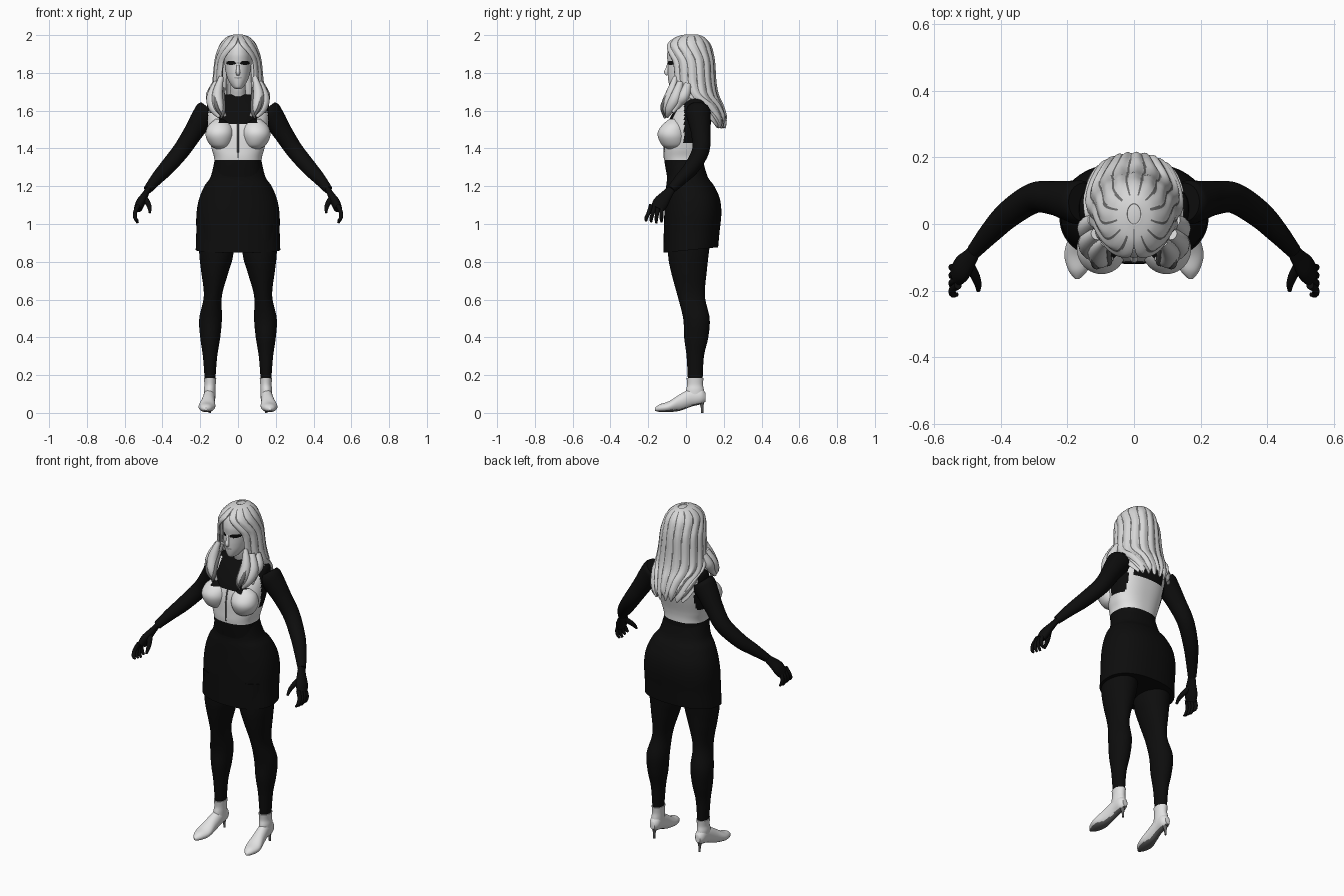
import bpy
import bmesh
from math import sin, cos, pi, radians, copysign
from mathutils import Vector

if "Cube" in bpy.data.objects:
    bpy.data.objects.remove(bpy.data.objects["Cube"])


def material(name, value):
    mat = bpy.data.materials.new(name)
    mat.use_nodes = True
    colour = (value, value, value, 1)
    mat.diffuse_color = colour
    mat.node_tree.nodes["Principled BSDF"].inputs["Base Color"].default_value = colour
    return mat


BLACK = material("black fabric", .004)
WHITE = material("white fabric", .76)
SKIN = material("pale skin", .72)
HAIR = material("pale hair", .68)
STREAK = material("grey streak", .16)
LIP = material("soft grey lip", .42)
SOLE = material("dark sole", .12)


def smooth(points, steps):
    """Spline through tuples of equal length."""
    pts = [points[0], *points, points[-1]]
    out = []
    for a, b, c, d in zip(pts, pts[1:], pts[2:], pts[3:]):
        for k in range(steps):
            t = k / steps
            out.append([q + t / 2 * (r - p + t * (2 * p - 5 * q + 4 * r - s + t * (3 * (q - r) + s - p)))
                        for p, q, r, s in zip(a, b, c, d)])
    return out + [list(points[-1])]


def skin_rings(name, rings, mats, rule=None, mirror=False, closed=True):
    """Join rings of points into a smooth surface; rule picks a material per face."""
    bm = bmesh.new()
    rows = [[bm.verts.new(p) for p in ring] for ring in rings]
    n = len(rows[0])
    for low, high in zip(rows, rows[1:]):
        for i in range(n if closed else n - 1):
            j = (i + 1) % n
            bm.faces.new((low[i], low[j], high[j], high[i]))
    if closed:
        bm.faces.new(rows[0])
        bm.faces.new(rows[-1])
    bmesh.ops.recalc_face_normals(bm, faces=bm.faces[:])
    if rule:
        bm.normal_update()
        for f in bm.faces:
            f.material_index = rule(f.calc_center_median(), f.normal)
    mesh = bpy.data.meshes.new(name)
    bm.to_mesh(mesh)
    bm.free()
    for mat in mats:
        mesh.materials.append(mat)
    mesh.shade_smooth()
    mesh.set_sharp_from_angle(angle=radians(50))
    ob = bpy.data.objects.new(name, mesh)
    bpy.context.collection.objects.link(ob)
    if mirror:
        ob.modifiers.new("Mirror", 'MIRROR').use_mirror_merge = False
    return ob


def loft(name, sections, mats, rule=None, mirror=False, along_y=False,
         square=2.0, sides=40, steps=8, slant=None):
    """Sections: position, low edge, high edge, half width, optional centre x."""
    rings = []
    for pos, low, high, half, *cx in smooth(sections, steps):
        ring = []
        for i in range(sides):
            c, s = cos(2 * pi * i / sides), sin(2 * pi * i / sides)
            c, s = (copysign(abs(v) ** (2 / square), v) for v in (c, s))
            x = half * c + (cx[0] if cx else 0)
            v = (low + high) / 2 + (high - low) / 2 * s
            z = pos + (slant(pos, v) if slant else 0)
            ring.append((x, pos, v) if along_y else (x, v, z))
        rings.append(ring)
    return skin_rings(name, rings, mats, rule, mirror)


def tube(name, path, mat, mirror=True, flat=1.0, sides=16, steps=6):
    """Path: x, y, z, radius."""
    pts = smooth(path, steps)
    centres = [Vector(p[:3]) for p in pts]
    rings = []
    for i, c in enumerate(centres):
        along = (centres[min(i + 1, len(pts) - 1)] - centres[max(i - 1, 0)]).normalized()
        side = along.cross(Vector((0, 1, 0))).normalized()
        up = side.cross(along)
        angles = [2 * pi * k / sides for k in range(sides)]
        rings.append([c + pts[i][3] * (side * cos(a) * flat + up * sin(a)) for a in angles])
    return skin_rings(name, rings, [mat], mirror=mirror)


# Torso: black bodysuit with a white sleeveless top marked out on it
def top_rule(c, n):
    side, back = abs(c.x), c.y > .05
    armhole = side > .12 and -.01 < c.y < .1 and c.z > 1.43
    neckline = side < .1 and c.z > (1.52 if back else 1.53)
    return 0 if c.z < 1.338 or armhole or neckline or c.z > 1.665 else 1


loft("torso", [(1.25, -.1, .1, .13), (1.34, -.115, .095, .125), (1.4, -.115, .1, .14),
               (1.48, -.11, .12, .157), (1.55, -.09, .135, .163), (1.62, -.05, .14, .165),
               (1.66, -.02, .12, .15), (1.685, .0, .09, .07)],
     [BLACK, WHITE], top_rule, square=2.4, sides=96, steps=14)
loft("bust", [(1.395, -.09, -.05, .02, .09), (1.415, -.125, -.01, .052, .093),
              (1.455, -.147, .0, .071, .097), (1.49, -.148, .0, .073, .097),
              (1.525, -.125, -.01, .06, .095), (1.555, -.09, -.03, .025, .095)],
     [BLACK, WHITE], lambda c, n: 0 if c.z > 1.535 and c.x < .1 else 1, mirror=True)
tube("front_fastening", [(0, -.115, 1.35, .004), (0, -.116, 1.41, .004), (0, -.112, 1.48, .004),
                         (0, -.1, 1.53, .004)], STREAK, mirror=False, sides=8)

# Skirt with a hem that rises toward the back
loft("skirt", [(1.335, -.105, .09, .124), (1.25, -.1, .115, .145), (1.2, -.105, .15, .178),
               (1.13, -.11, .18, .207), (1.05, -.115, .187, .22), (.95, -.118, .178, .221),
               (.86, -.12, .17, .224)], [BLACK], square=2.3, sides=64,
     slant=lambda z, y: .1 * y * max(0, 1.1 - z) / .24)

# Legs
loft("leg", [(1, -.1, .14, .095, .115), (.84, -.095, .12, .09, .115), (.75, -.08, .11, .073, .122),
             (.62, -.045, .1, .048, .133), (.5, -.015, .125, .06, .145), (.4, -.01, .118, .053, .147),
             (.3, .003, .095, .038, .148), (.175, .01, .088, .028, .148)], [BLACK], mirror=True)

# Pointed ankle boots with slim heels
loft("boot_foot", [(-.165, .012, .026, .006, .17), (-.14, .005, .045, .028, .168),
                   (-.09, .004, .062, .044, .165), (-.03, .012, .1, .036, .158),
                   (.03, .034, .13, .031, .152), (.08, .046, .13, .03, .15),
                   (.104, .06, .105, .016, .15)], [WHITE, SOLE],
     lambda c, n: 1 if n.z < -.7 and c.z < .06 else 0, mirror=True, along_y=True)
loft("boot_shaft", [(.08, -.005, .1, .03, .15), (.12, .0, .095, .031, .15),
                    (.15, .006, .09, .03, .148), (.185, .003, .093, .033, .148)],
     [WHITE], mirror=True)
tube("boot_heel", [(.15, .08, .07, .02), (.15, .085, .035, .008), (.15, .086, 0, .006)], SOLE)

# Arms, hands and fingers
tube("arm", [(.15, .065, 1.61, .058), (.165, .065, 1.59, .066), (.195, .07, 1.55, .06),
             (.24, .078, 1.48, .051), (.3, .078, 1.39, .046), (.375, .03, 1.3, .041),
             (.43, -.025, 1.24, .033), (.478, -.08, 1.182, .023)], BLACK, sides=28)
tube("palm", [(.472, -.073, 1.19, .022), (.492, -.102, 1.155, .03), (.515, -.132, 1.115, .041),
              (.53, -.152, 1.08, .036)], BLACK, flat=.6)
for number in range(4):
    y = -.13 - .018 * number
    reach = -.009 * number
    tip = 1.005 + .006 * abs(number - 1)
    tube("finger_%d" % (number + 1),
         [(.528, y, 1.1, .012), (.545, y + reach / 2, 1.06, .011),
          (.543, y + reach, 1.03, .01), (.53, y + reach, tip, .006)], BLACK, sides=10)
tube("thumb", [(.497, -.12, 1.14, .017), (.477, -.155, 1.11, .014), (.468, -.18, 1.085, .011),
               (.467, -.2, 1.06, .006)], BLACK, sides=10)

# Neck and head with painted eyes and lips
tube("neck", [(0, .05, 1.63, .06), (0, .035, 1.68, .045), (0, .015, 1.73, .04),
              (0, .01, 1.8, .04)], SKIN, mirror=False, sides=28)


def face_rule(c, n):
    def inside(x, z, wide, tall):
        return ((abs(c.x) - x) / wide) ** 2 + ((c.z - z) / tall) ** 2 < 1
    if c.y > -.03:
        return 0
    if inside(.037, 1.852, .026, .011):
        return 1
    return 2 if inside(0, 1.774, .022, .006) else 0


loft("head", [(1.715, -.07, -.03, .012), (1.725, -.085, .0, .028), (1.76, -.094, .05, .051),
              (1.8, -.097, .09, .064), (1.85, -.097, .11, .071), (1.9, -.1, .115, .072),
              (1.95, -.085, .1, .06), (1.975, -.05, .08, .03)],
     [SKIN, BLACK, LIP], face_rule, sides=120, steps=16)
tube("nose", [(0, -.092, 1.855, .006), (0, -.099, 1.825, .008), (0, -.104, 1.803, .012),
              (0, -.095, 1.79, .008)], SKIN, mirror=False)

# Long hair: a grooved shell wrapped round the head from the back, open at the face
# Sections: height, front, back, half width, wrap angle each way
hair_sections = [(2, .0, .06, .02, pi), (1.985, -.055, .095, .06, pi), (1.95, -.097, .125, .092, 3),
                 (1.9, -.105, .14, .11, 2.6), (1.85, -.095, .148, .12, 2.42),
                 (1.75, -.085, .155, .13, 2.4), (1.68, -.085, .168, .142, 2.2),
                 (1.62, -.05, .193, .145, 1.6), (1.56, .0, .21, .135, 1.3),
                 (1.525, .05, .205, .115, 1.1)]
columns = 156
hair_rings = []
for z, front, back, half, wrap in smooth(hair_sections, 8):
    ring = []
    loose = max(0, 1.75 - z)
    for i in range(columns + 1):
        u = 2 * i / columns - 1
        groove = sin(40 * u + 4 * z)
        t = u * min(wrap, pi)
        size = 1 + .025 * groove * min(1, 12 * (2 - z))
        ring.append((half * size * sin(t), (front + back) / 2 + (back - front) / 2 * size * cos(t),
                     z + .08 * loose * sin(23 * u)))
    hair_rings.append(ring)
hair = skin_rings("hair", hair_rings, [HAIR, STREAK], closed=False)
for poly in hair.data.polygons:
    row, col = divmod(poly.index, columns)
    groove = sin(40 * (2 * (col + .5) / columns - 1) + 4 * poly.center.z)
    poly.material_index = 1 if groove < -.84 and row > 5 else 0
shell = hair.modifiers.new("Thickness", 'SOLIDIFY')
shell.thickness = .008
shell.offset = 0
loft("hair_crown", [(1.96, -.07, .11, .07), (1.985, -.045, .09, .05), (2, .0, .06, .02)], [HAIR])

# Curled locks falling over the chest
locks = [("inner", HAIR, [(.088, -.055, 1.78, .012), (.108, -.08, 1.69, .028),
                          (.1, -.105, 1.62, .028), (.066, -.105, 1.57, .007)]),
         ("outer", HAIR, [(.112, -.03, 1.75, .018), (.137, -.055, 1.67, .03),
                          (.128, -.085, 1.61, .024), (.1, -.1, 1.565, .007)]),
         ("side", HAIR, [(.12, .01, 1.74, .02), (.14, -.01, 1.68, .03),
                         (.135, -.04, 1.64, .024), (.145, -.07, 1.59, .007)]),
         ("shadow", STREAK, [(.1, -.06, 1.75, .012), (.118, -.098, 1.68, .012),
                             (.113, -.125, 1.62, .011), (.085, -.116, 1.57, .005)]),
         ("tucked", STREAK, [(.08, -.05, 1.72, .008), (.08, -.09, 1.66, .012),
                             (.078, -.115, 1.6, .012), (.09, -.112, 1.56, .005)])]
for label, mat, path in locks:
    tube("hair_lock_" + label, path, mat, sides=12)
